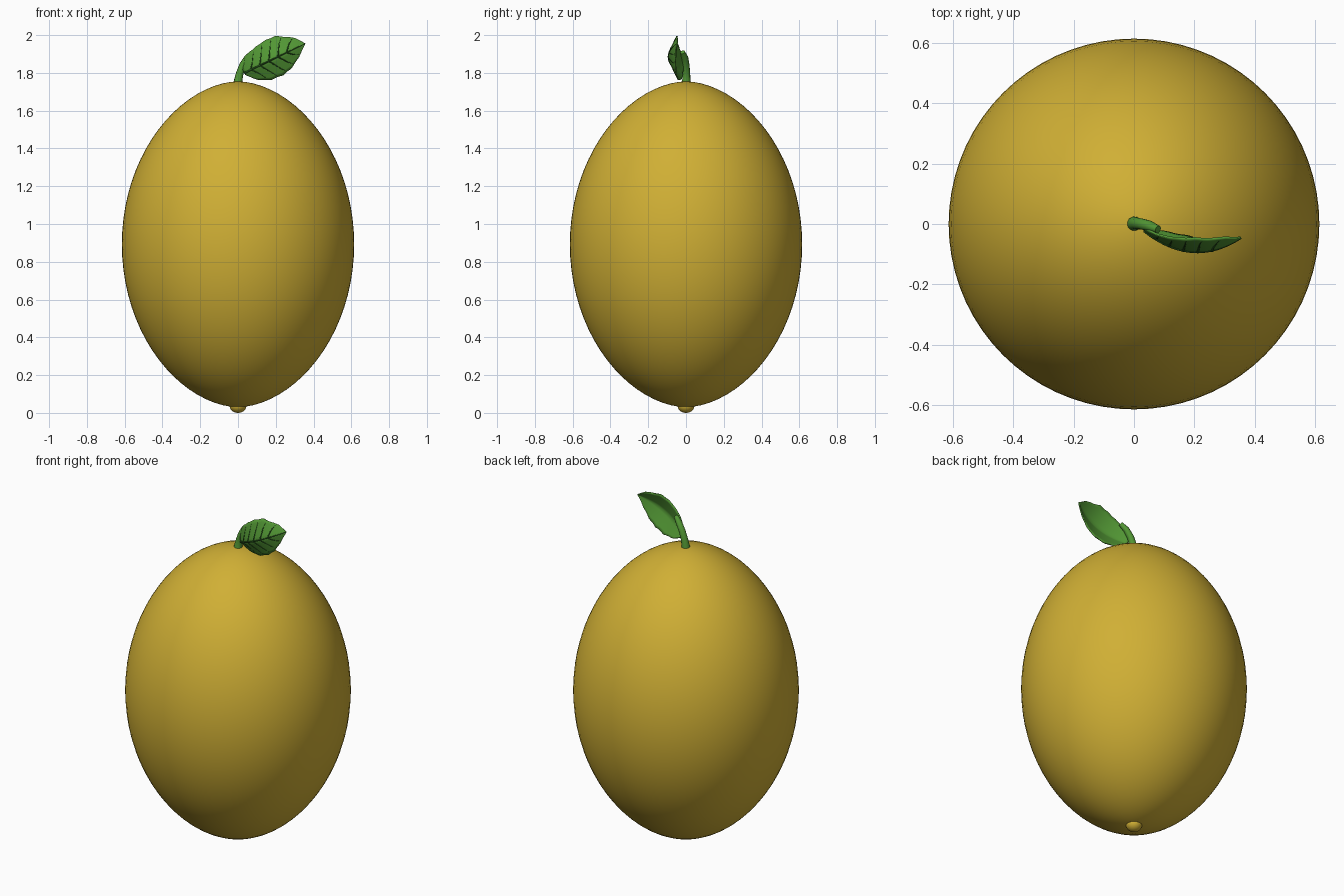
import bpy, bmesh
from math import sin, pi
from mathutils import Vector

cube = bpy.data.objects.get("Cube")
if cube:
    bpy.data.objects.remove(cube)


def material(name, rgb):
    m = bpy.data.materials.new(name)
    m.use_nodes = True
    m.diffuse_color = (*rgb, 1)
    m.node_tree.nodes["Principled BSDF"].inputs["Base Color"].default_value = (*rgb, 1)
    return m


yellow = material("lemon yellow", (0.63, 0.43, 0.035))
green = material("leaf green", (0.085, 0.31, 0.035))
dark_green = material("vein dark green", (0.02, 0.09, 0.012))


def finish(name, bm, mat):
    mesh = bpy.data.meshes.new(name)
    bmesh.ops.recalc_face_normals(bm, faces=bm.faces)
    bm.to_mesh(mesh)
    bm.free()
    for p in mesh.polygons:
        p.use_smooth = True
    mesh.materials.append(mat)
    obj = bpy.data.objects.new(name, mesh)
    bpy.context.collection.objects.link(obj)
    return obj


def ovoid(name, radius, low, high, power):
    """Sphere stretched in height, with ends sharpened by the power."""
    bm = bmesh.new()
    bmesh.ops.create_uvsphere(bm, u_segments=72, v_segments=40, radius=1)
    for v in bm.verts:
        r = Vector((v.co.x, v.co.y)).length
        k = radius * max(r, 1e-6) ** (power - 1)
        v.co = (v.co.x * k, v.co.y * k, (low + high) / 2 + v.co.z * (high - low) / 2)
    return finish(name, bm, yellow)


def tube(name, paths, radius, mat):
    """Tapered tubes; each path is a list of (point, thickness factor)."""
    curve = bpy.data.curves.new(name, "CURVE")
    curve.dimensions = "3D"
    curve.bevel_depth = radius
    curve.bevel_resolution = 3
    curve.use_fill_caps = True
    for path in paths:
        spline = curve.splines.new("POLY")
        spline.points.add(len(path) - 1)
        for pt, (co, k) in zip(spline.points, path):
            pt.co = (*co, 1)
            pt.radius = k
        spline.use_smooth = True
    curve.materials.append(mat)
    obj = bpy.data.objects.new(name, curve)
    bpy.context.collection.objects.link(obj)


# Fruit and the small nub beneath it
ovoid("fruit", 0.615, 0.03, 1.755, 1.1)
ovoid("bottom_nub", 0.045, 0.0, 0.08, 1.0)

# Leaf surface: t runs from base to tip, s from lower edge to upper edge
BASE, ALONG, ACROSS = Vector((0.035, 0, 1.80)), Vector((0.32, 0, 0.155)), Vector((-0.436, 0, 0.9))
UPPER = [(0, 0.025), (0.1, 0.07), (0.2, 0.09), (0.45, 0.108), (0.65, 0.106), (0.9, 0.05), (1, 0)]
LOWER = [(0, 0.01), (0.12, 0.06), (0.3, 0.094), (0.5, 0.1), (0.65, 0.088), (0.82, 0.052), (1, 0)]


def width(table, t):
    for (a, wa), (b, wb) in zip(table, table[1:]):
        if t <= b:
            return wa + (wb - wa) * (t - a) / (b - a)
    return 0


def leaf_point(t, s, lift=0.0):
    w = width(UPPER if s > 0 else LOWER, t) * s
    p = BASE + ALONG * t + ACROSS * w
    p.y = -0.02 - 0.025 * t - 0.23 * t * (1 - t) + 0.45 * abs(w) ** 1.05 - lift
    return p


# Leaf blade with lightly scalloped edges
bm = bmesh.new()
ROWS, COLS = 30, 12
grid = []
for i in range(ROWS + 1):
    t = i / ROWS
    edge = 1 - 0.03 * abs(sin(t * 6 * pi))
    grid.append([bm.verts.new(leaf_point(t, (2 * j / COLS - 1) * edge)) for j in range(COLS + 1)])
for a, b in zip(grid, grid[1:]):
    for j in range(COLS):
        bm.faces.new((a[j], a[j + 1], b[j + 1], b[j]))
bmesh.ops.remove_doubles(bm, verts=bm.verts, dist=0.0003)
leaf = finish("leaf", bm, green)
solid = leaf.modifiers.new("thickness", "SOLIDIFY")
solid.thickness = 0.007
solid.offset = 0

# Veins on the front of the blade
N = 10
tube("leaf_midrib", [[(leaf_point(i / 20, 0, 0.003), 1.2 - 0.8 * i / 20) for i in range(21)]],
     0.0045, dark_green)
side_veins = []
for side in (1, -1):
    for k in range(5):
        t0 = 0.1 + 0.15 * k
        side_veins.append([(leaf_point(t0 + 0.16 * i / N, side * 0.88 * i / N, 0.003), 1.1 - 0.8 * i / N)
                           for i in range(N + 1)])
tube("leaf_side_veins", side_veins, 0.004, dark_green)

# Stem rising behind the leaf
tube("stem", [[((0, 0, 1.73), 1.3), ((0.002, 0.002, 1.765), 1.05), ((0.01, 0.002, 1.80), 0.95),
               ((0.025, 0, 1.84), 0.9), ((0.05, -0.006, 1.88), 0.85), ((0.08, -0.018, 1.91), 0.6)]],
     0.021, green)
